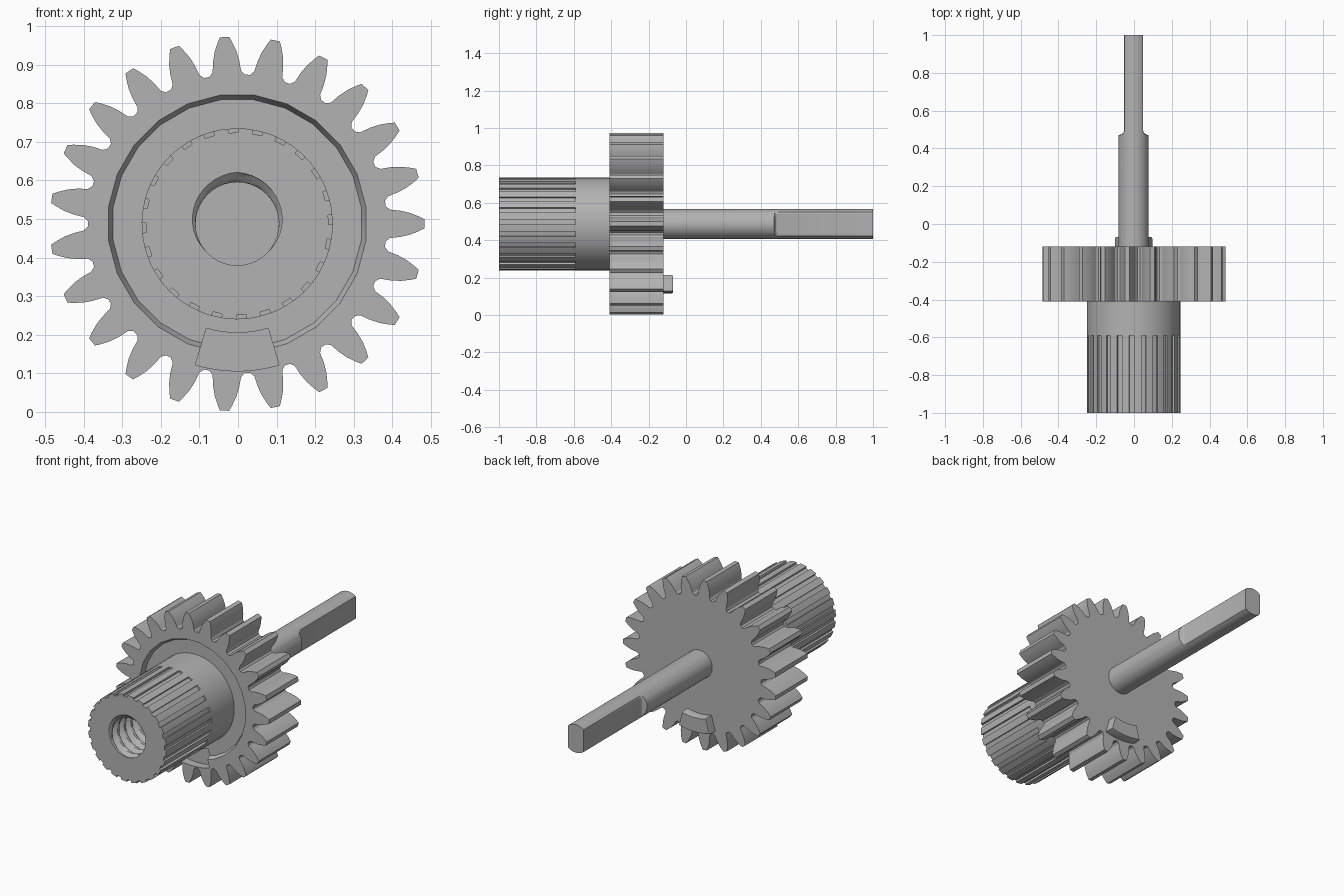
import bpy, bmesh
from math import sin, cos, pi, radians, floor

CX, CZ = -0.002, 0.4875          # gear axis, running along y

cube = bpy.data.objects.get("Cube")
if cube:
    bpy.data.objects.remove(cube, do_unlink=True)

grey = bpy.data.materials.new("plain grey")
grey.use_nodes = True
grey.diffuse_color = (0.45, 0.45, 0.45, 1)
grey.node_tree.nodes["Principled BSDF"].inputs["Base Color"].default_value = grey.diffuse_color


def polar(r, a):
    return (r * cos(a), r * sin(a))


def circle(r, n, start=0.0):
    return [polar(r, start + 2 * pi * i / n) for i in range(n)]


def loft(name, rings):
    """Skin a list of (y, outline) rings and cap both ends."""
    bm = bmesh.new()
    rows = [[bm.verts.new((CX + x, y, CZ + z)) for x, z in pts] for y, pts in rings]
    n = len(rows[0])
    for a, b in zip(rows, rows[1:]):
        for i in range(n):
            j = (i + 1) % n
            bm.faces.new((a[i], a[j], b[j], b[i]))
    bm.faces.new(rows[0])
    bm.faces.new(rows[-1])
    bmesh.ops.recalc_face_normals(bm, faces=bm.faces)
    mesh = bpy.data.meshes.new(name)
    bm.to_mesh(mesh)
    bm.free()
    mesh.materials.append(grey)
    ob = bpy.data.objects.new(name, mesh)
    bpy.context.collection.objects.link(ob)
    return ob


def select(ob):
    bpy.ops.object.select_all(action='DESELECT')
    ob.select_set(True)
    bpy.context.view_layer.objects.active = ob


def cut(ob, cutter):
    mod = ob.modifiers.new("cut", 'BOOLEAN')
    mod.operation, mod.solver, mod.object = 'DIFFERENCE', 'EXACT', cutter
    select(ob)
    bpy.ops.object.modifier_apply(modifier=mod.name)
    bpy.data.objects.remove(cutter, do_unlink=True)


def sector(r0, r1, half, n=8):
    """Ring sector centred on straight down."""
    angles = [radians(-90 - half + 2 * half * i / n) for i in range(n + 1)]
    return [polar(r1, a) for a in angles] + [polar(r0, a) for a in reversed(angles)]


# Gear wheel: curved tooth flanks given as (radius, half width)
flank = [(0.388, 0.046), (0.398, 0.037), (0.425, 0.034), (0.45, 0.028), (0.472, 0.019), (0.486, 0.012)]
teeth = 23
outline = []
for t in range(teeth):
    mid = 2 * pi * t / teeth
    outline += [polar(r, mid - w / r) for r, w in flank]
    outline += [polar(r, mid + w / r) for r, w in reversed(flank)]
gear = loft("gear_wheel", [(-0.41, outline), (-0.12, outline)])

# Shallow front recess with sloped wall, and key pocket
cut(gear, loft("recess_cutter", [(-0.43, circle(0.337, 24, radians(7.5))),
                                 (-0.41, circle(0.337, 24, radians(7.5))),
                                 (-0.385, circle(0.325, 24, radians(7.5)))]))
pocket = sector(0.283, 0.382, 16.5)
cut(gear, loft("pocket_cutter", [(-0.43, pocket), (-0.36, pocket)]))

# Matching key on the back
key = sector(0.283, 0.372, 15.5)
key_tip = sector(0.287, 0.368, 15)
back_key = loft("back_key", [(-0.14, key), (-0.078, key), (-0.07, key_tip)])

# Hub sleeve, with notched grip in front
HUB = 0.248
sleeve = loft("hub_sleeve", [(-0.59, circle(HUB, 48)), (-0.35, circle(HUB, 48))])
grip_outline = []
for i in range(24):
    mid = radians(2.5 + 15 * i)
    for r, off in ((HUB, -3), (HUB - 0.011, -3), (HUB - 0.011, 3), (HUB, 3), (HUB, 7.5)):
        grip_outline.append(polar(r, mid + radians(off)))
grip = loft("hub_grip", [(-1.0, grip_outline), (-0.59, grip_outline)])


# Threaded bore
def thread_ring(y, pitch=0.06, n=40):
    pts = []
    for i in range(n):
        a = 2 * pi * i / n
        phase = (a - pi / 2) / (2 * pi) + (y + 1) / pitch
        off = abs(phase - floor(phase + 0.5))       # 0 at groove bottom
        pts.append(polar(0.108 + 0.026 * max(0.0, 1 - off / 0.36), a))
    return pts


def bore(y0, y1, step=0.006):
    count = round((y1 - y0) / step)
    return loft("bore_cutter", [(y0 + k * step, thread_ring(y0 + k * step)) for k in range(count + 1)])


cut(grip, bore(-1.012, -0.58))
cut(sleeve, bore(-0.598, -0.45))


# Shaft with two side flats at the far end
def flatted(limit):
    return [(max(-limit, min(limit, x)), z) for x, z in circle(0.08, 48)]


shaft = loft("shaft", [(-0.2, flatted(1)), (0.47, flatted(1)), (0.474, flatted(0.066)),
                       (0.482, flatted(0.055)), (0.494, flatted(0.05)), (1.0, flatted(0.05))])

for ob in (gear, back_key, sleeve, grip, shaft):
    select(ob)
    bpy.ops.object.shade_smooth_by_angle(angle=radians(28))
